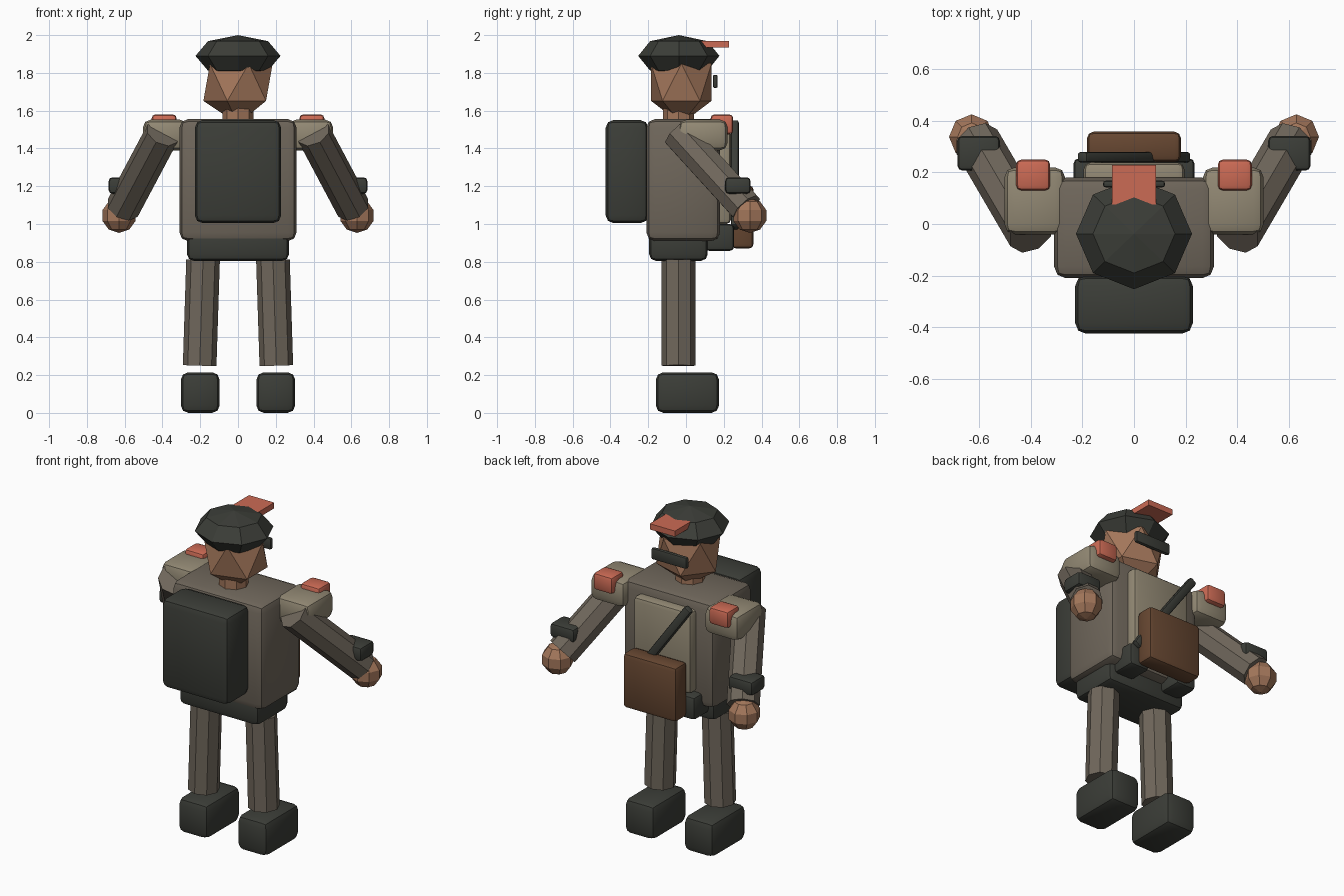
import bpy
import math
from mathutils import Vector

if "Cube" in bpy.data.objects:
    bpy.data.objects.remove(bpy.data.objects["Cube"], do_unlink=True)


def material(name, rgb):
    mat = bpy.data.materials.new(name)
    mat.use_nodes = True
    colour = (*rgb, 1.0)
    mat.diffuse_color = colour
    mat.node_tree.nodes["Principled BSDF"].inputs["Base Color"].default_value = colour
    return mat


COAT = material("drab_cloth", (0.16, 0.135, 0.105))
DARK = material("dark_grey_green", (0.044, 0.047, 0.039))
TAN = material("tan_padding", (0.29, 0.25, 0.175))
SKIN = material("skin", (0.37, 0.185, 0.105))
RED = material("coral_red", (0.6, 0.145, 0.09))
BROWN = material("brown_leather", (0.135, 0.063, 0.031))


def finish(name, mat):
    obj = bpy.context.object
    obj.name = name
    obj.data.materials.append(mat)
    return obj


def box(name, mat, low, high, bevel=0.03, tilt=0.0):
    """Rounded box between two corners, optionally tilted about y."""
    low, high = Vector(low), Vector(high)
    bpy.ops.mesh.primitive_cube_add(size=1, location=(low + high) / 2)
    obj = finish(name, mat)
    obj.scale = high - low
    bpy.ops.object.transform_apply(location=False, rotation=False, scale=True)
    if bevel:
        mod = obj.modifiers.new("rounding", "BEVEL")
        mod.width = bevel
        mod.segments = 2
        bpy.ops.object.modifier_apply(modifier=mod.name)
        bpy.ops.object.shade_smooth_by_angle(angle=math.radians(40))
    obj.rotation_euler.y = tilt
    return obj


def limb(name, mat, start, end, radius):
    """Eight-sided prism between two points."""
    start, end = Vector(start), Vector(end)
    axis = end - start
    bpy.ops.mesh.primitive_cylinder_add(vertices=8, radius=radius, depth=axis.length,
                                        location=(start + end) / 2)
    obj = finish(name, mat)
    obj.rotation_euler = axis.to_track_quat("Z", "Y").to_euler()
    return obj


def ball(name, mat, centre, size, rings):
    bpy.ops.mesh.primitive_uv_sphere_add(segments=8, ring_count=rings, radius=1, location=centre)
    obj = finish(name, mat)
    obj.scale = size
    return obj


# Body
box("torso", COAT, (-0.31, -0.21, 0.91), (0.31, 0.18, 1.555), 0.045)
box("hip_belt", DARK, (-0.27, -0.195, 0.805), (0.27, 0.115, 0.99), 0.035)
box("backpack", DARK, (-0.228, -0.425, 1.005), (0.228, -0.2, 1.55), 0.04)

# Head, cap and visor
limb("neck", SKIN, (0, -0.04, 1.5), (0, -0.04, 1.68), 0.083)
bpy.ops.mesh.primitive_ico_sphere_add(subdivisions=1, radius=1, location=(0, -0.025, 1.75))
finish("head", SKIN).scale = (0.205, 0.188, 0.22)
ball("cap", DARK, (0, -0.038, 1.89), (0.225, 0.215, 0.11), 4)
box("cap_peak", RED, (-0.085, 0.075, 1.935), (0.085, 0.228, 1.97), 0)
box("visor", DARK, (-0.12, 0.142, 1.72), (0.12, 0.168, 1.79), 0.01)

# Chest gear
box("chest_plate", TAN, (-0.195, 0.13, 1.0), (0.195, 0.238, 1.5), 0.025)
box("satchel", BROWN, (-0.182, 0.24, 0.87), (0.182, 0.358, 1.205), 0.025)
box("satchel_strap", DARK, (-0.345, 0.238, 1.235), (0.345, 0.28, 1.285), 0.012,
    tilt=math.radians(54))

# Paired parts
for side, s in (("left", 1), ("right", -1)):
    def pair_box(part, mat, low, high, bevel):
        xs = sorted((s * low[0], s * high[0]))
        box(f"{side}_{part}", mat, (xs[0], *low[1:]), (xs[1], *high[1:]), bevel)

    limb(f"{side}_leg", COAT, (s * 0.185, -0.04, 0.81), (s * 0.203, -0.04, 0.25), 0.089)
    pair_box("boot", DARK, (0.097, -0.16, 0.0), (0.303, 0.175, 0.215), 0.04)
    limb(f"{side}_arm", COAT, (s * 0.40, -0.04, 1.48), (s * 0.61, 0.32, 1.085), 0.092)
    ball(f"{side}_hand", SKIN, (s * 0.63, 0.338, 1.045), (0.092, 0.092, 0.092), 5)
    pair_box("forearm_band", DARK, (0.52, 0.207, 1.16), (0.685, 0.342, 1.247), 0.02)
    pair_box("shoulder_pad", TAN, (0.267, -0.04, 1.39), (0.503, 0.22, 1.552), 0.04)
    pair_box("shoulder_badge", RED, (0.325, 0.13, 1.475), (0.457, 0.25, 1.58), 0.02)
    pair_box("belt_pouch", DARK, (0.1, 0.1, 0.858), (0.235, 0.255, 1.0), 0.022)
